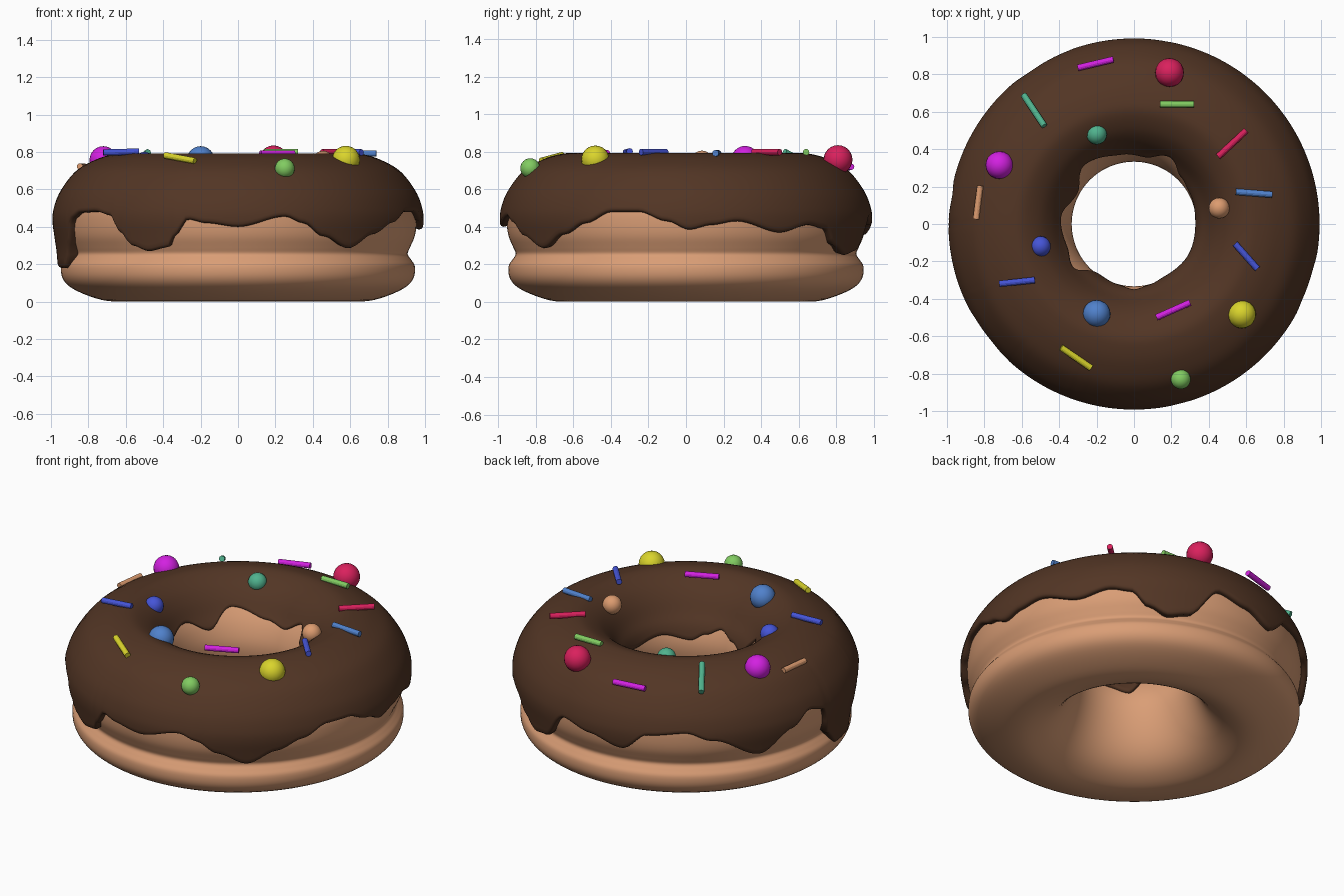
import bpy, bmesh, math
from mathutils import Vector

if "Cube" in bpy.data.objects:
    bpy.data.objects.remove(bpy.data.objects["Cube"])


def material(name, rgb):
    m = bpy.data.materials.new(name)
    m.diffuse_color = (*rgb, 1)
    m.use_nodes = True
    m.node_tree.nodes["Principled BSDF"].inputs["Base Color"].default_value = m.diffuse_color
    return m


MATS = {n: material(n, c) for n, c in {
    "dough": (.70, .34, .18), "chocolate": (.085, .036, .018),
    "red": (.70, .015, .11), "magenta": (.65, .015, .75),
    "teal": (.08, .45, .27), "tan": (.72, .33, .16),
    "indigo": (.06, .09, .68), "blue": (.08, .22, .60),
    "yellow": (.70, .66, .025), "green": (.22, .60, .12)}.items()}


def finish(bm, name, mat, smooth=True):
    bmesh.ops.recalc_face_normals(bm, faces=bm.faces)
    for f in bm.faces:
        f.smooth = smooth
    me = bpy.data.meshes.new(name)
    bm.to_mesh(me)
    bm.free()
    me.materials.append(MATS[mat])
    ob = bpy.data.objects.new(name, me)
    bpy.context.collection.objects.link(ob)
    return ob


def spline(pts, steps, closed=False):
    """Catmull-Rom curve through (radius, height) points."""
    n, out = len(pts), []
    for i in range(n if closed else n - 1):
        p = []
        for j in range(i - 1, i + 3):
            k = j % n if closed else min(max(j, 0), n - 1)
            p.append(Vector(pts[k]))
        for s in range(steps):
            t = s / steps
            out.append(.5 * (2 * p[1] + (p[2] - p[0]) * t
                             + (2 * p[0] - 5 * p[1] + 4 * p[2] - p[3]) * t * t
                             + (3 * p[1] - p[0] - 3 * p[2] + p[3]) * t ** 3))
    if not closed:
        out.append(Vector(pts[-1]))
    return out


def ring_mesh(rows, closed):
    """Skin cross-sections, one per angle, all the way round z."""
    bm = bmesh.new()
    n, m = len(rows), len(rows[0])
    vs = [[bm.verts.new((r * math.cos(math.tau * i / n), r * math.sin(math.tau * i / n), z))
           for r, z in row] for i, row in enumerate(rows)]
    for i in range(n):
        a, b = vs[i], vs[(i + 1) % n]
        for j in range(m if closed else m - 1):
            k = (j + 1) % m
            bm.faces.new((a[j], b[j], b[k], a[k]))
    return bm


def around(keys, deg):
    """Eased value at an angle from sorted (angle, value) keys."""
    ks = keys + [(keys[0][0] + 360, keys[0][1])]
    if deg < ks[0][0]:
        deg += 360
    for (a, va), (b, vb) in zip(ks, ks[1:]):
        if a <= deg <= b:
            t = (deg - a) / (b - a)
            return va + (vb - va) * t * t * (3 - 2 * t)


# dough ring with a groove round the waist
DOUGH = [(.333, .42), (.355, .28), (.41, .15), (.49, .06), (.60, .008), (.70, .004),
         (.81, .035), (.90, .08), (.94, .13), (.945, .19), (.925, .225), (.907, .255),
         (.92, .29), (.945, .35), (.955, .42), (.95, .50), (.91, .60), (.83, .69),
         (.72, .74), (.60, .752), (.50, .71), (.43, .64), (.365, .54)]
section = spline(DOUGH, 4, True)
finish(ring_mesh([section] * 128, True), "dough_ring", "dough")

# icing: profile from the hole over the top and down the outside
ICING = [(.320, .42), (.325, .48), (.348, .55), (.39, .61), (.445, .69), (.51, .75),
         (.60, .79), (.68, .785), (.77, .755), (.87, .695), (.95, .59), (.985, .50),
         (.992, .43), (.982, .35), (.972, .27), (.972, .15)]
curve = spline(ICING, 10)
TOP = max(range(len(curve)), key=lambda i: curve[i].y)

# height of the dripping edges by angle
OUTER = [(1, .385), (8, .41), (16, .43), (31, .37), (42, .41), (49, .39), (55, .30), (62, .25),
         (69, .27), (80, .45), (91, .41), (103, .355), (112, .46), (125, .48), (134, .43),
         (151, .305), (163, .42), (171, .49), (178, .46), (182, .27), (188, .18), (197, .18),
         (202, .32), (205, .44), (211, .475), (219, .48), (226, .46), (230, .37), (234, .30),
         (240, .27), (247, .29), (250, .36), (254, .44), (260, .42), (270, .40), (285, .455),
         (291, .42), (298, .35), (308, .285), (318, .36), (327, .42), (336, .48), (345, .48),
         (354, .43)]
INNER = [(0, .48), (30, .52), (45, .55), (62, .62), (80, .56), (100, .58), (130, .63),
         (152, .53), (175, .60), (200, .58), (215, .61), (235, .47), (255, .50), (270, .54),
         (285, .50), (300, .46), (330, .50)]


def cut(z, i, step):
    """Fractional curve index where the profile falls to height z."""
    while 0 <= i + step < len(curve) and curve[i + step].y > z:
        i += step
    j = min(max(i + step, 0), len(curve) - 1)
    d = curve[i].y - curve[j].y
    return i + step * ((curve[i].y - z) / d if d > 1e-6 else 0)


def at(f):
    f = min(max(f, 0), len(curve) - 1.0001)
    return curve[int(f)].lerp(curve[int(f) + 1], f % 1)


rows = []
for i in range(240):
    deg = i * 1.5
    a, b = cut(around(INNER, deg) + .012, TOP, -1), cut(around(OUTER, deg) + .015, TOP, 1)
    half = [at(a + (TOP - a) * k / 20) for k in range(20)]
    half += [at(TOP + (b - TOP) * k / 30) for k in range(31)]
    p, q = half[0], half[-1]
    # rounded lips that tuck back into the dough
    rows.append([p + Vector((.05, 0)), p + Vector((.02, -.013)), p + Vector((.006, -.009))]
                + half
                + [q + Vector((-.007, -.011)), q + Vector((-.02, -.015)), q + Vector((-.075, 0))])
finish(ring_mesh(rows, False), "chocolate_icing", "chocolate")

# candy balls: colour, x, y, z, radius
for c, x, y, z, r in [
        ("red", .19, .81, .758, .077), ("teal", -.20, .48, .745, .055),
        ("magenta", -.72, .315, .757, .074), ("tan", .455, .085, .75, .056),
        ("indigo", -.50, -.12, .745, .055), ("blue", -.20, -.48, .757, .074),
        ("yellow", .577, -.483, .758, .075), ("green", .25, -.83, .712, .053)]:
    bm = bmesh.new()
    bmesh.ops.create_uvsphere(bm, u_segments=20, v_segments=12, radius=r)
    finish(bm, c + "_ball", c).location = (x, y, z)

# rod sprinkles: colour, start, end
for c, s, e in [
        ("magenta", (-.30, .835, .71), (-.11, .88, .72)),
        ("teal", (-.59, .69, .71), (-.48, .525, .80)),
        ("green", (.14, .64, .798), (.32, .64, .798)),
        ("red", (.45, .36, .798), (.60, .50, .798)),
        ("blue", (.545, .172, .792), (.74, .157, .792)),
        ("tan", (-.845, .025, .722), (-.822, .205, .722)),
        ("indigo", (.54, -.105, .798), (.66, -.24, .798)),
        ("indigo", (-.72, -.32, .797), (-.53, -.30, .802)),
        ("magenta", (.12, -.50, .792), (.30, -.42, .792)),
        ("yellow", (-.39, -.66, .782), (-.23, -.77, .752))]:
    s, e = Vector(s), Vector(e)
    bm = bmesh.new()
    bmesh.ops.create_cone(bm, cap_ends=True, segments=12, radius1=.017, radius2=.017,
                          depth=(e - s).length)
    ob = finish(bm, c + "_sprinkle", c, False)
    ob.location = (s + e) / 2
    ob.rotation_euler = (e - s).to_track_quat('Z', 'Y').to_euler()
